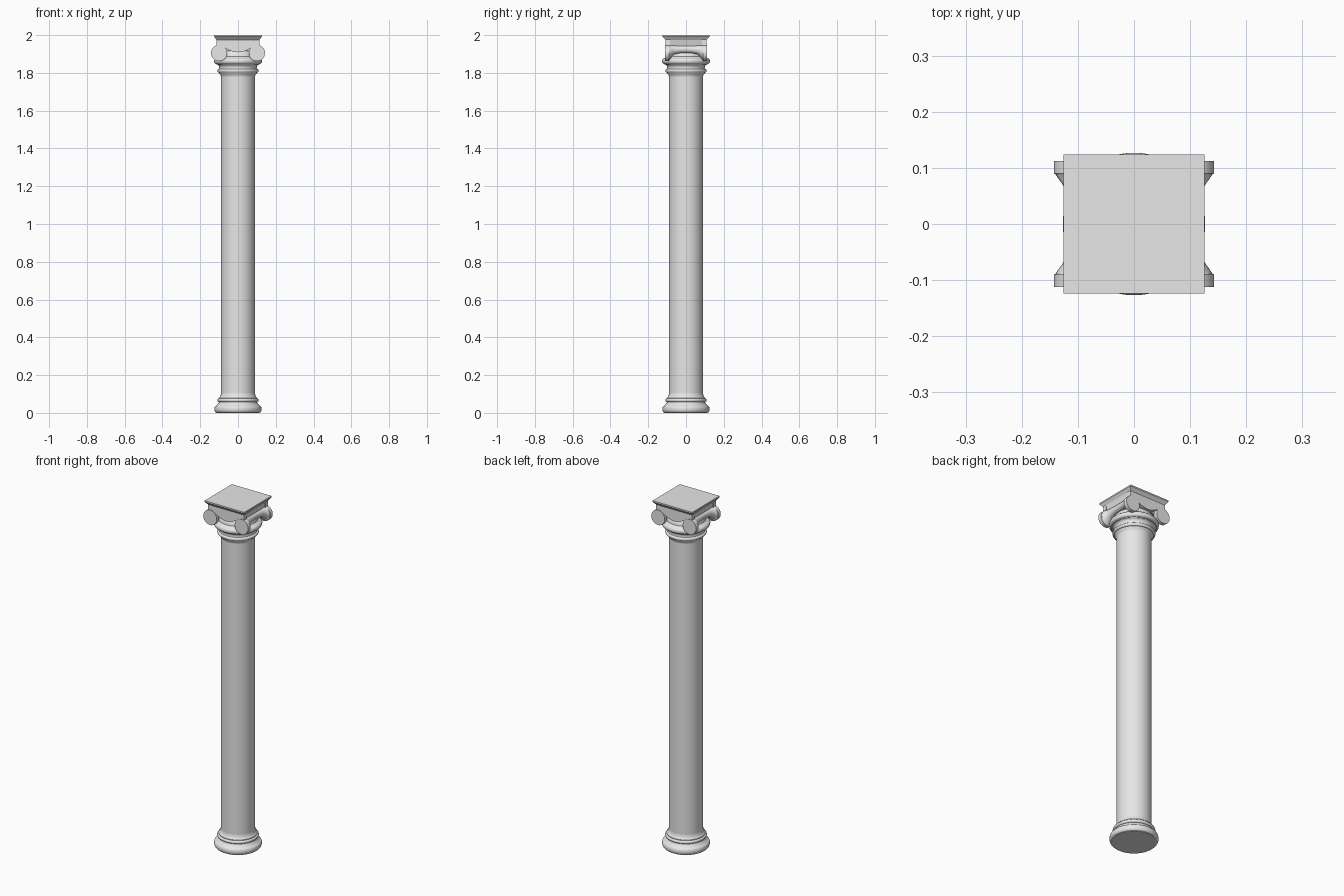
import bpy, math

cube = bpy.data.objects.get("Cube")
if cube:
    bpy.data.objects.remove(cube, do_unlink=True)

stone = bpy.data.materials.new("pale_grey_stone")
stone.use_nodes = True
stone.diffuse_color = (0.8, 0.8, 0.8, 1)
stone.node_tree.nodes["Principled BSDF"].inputs["Base Color"].default_value = (0.8, 0.8, 0.8, 1)


def loft(name, rings, smooth=True):
    """Skin a list of equal-sized closed rings and cap both ends."""
    n = len(rings[0])
    verts = [p for ring in rings for p in ring]
    faces = [(k * n + i, k * n + (i + 1) % n, (k + 1) * n + (i + 1) % n, (k + 1) * n + i)
             for k in range(len(rings) - 1) for i in range(n)]
    faces += [tuple(reversed(range(n))), tuple(range(len(verts) - n, len(verts)))]
    mesh = bpy.data.meshes.new(name)
    mesh.from_pydata(verts, [], faces)
    mesh.materials.append(stone)
    obj = bpy.data.objects.new(name, mesh)
    bpy.context.collection.objects.link(obj)
    bpy.ops.object.select_all(action="DESELECT")
    bpy.context.view_layer.objects.active = obj
    obj.select_set(True)
    # Consistent outward normals
    bpy.ops.object.mode_set(mode="EDIT")
    bpy.ops.mesh.select_all(action="SELECT")
    bpy.ops.mesh.normals_make_consistent(inside=False)
    bpy.ops.object.mode_set(mode="OBJECT")
    if smooth:
        bpy.ops.object.shade_smooth_by_angle(angle=math.radians(35))
    return obj


def lathe(name, profile, n=64):
    angles = [2 * math.pi * i / n for i in range(n)]
    return loft(name, [[(r * math.cos(a), r * math.sin(a), z) for a in angles]
                       for r, z in profile])


def bulge(r, z, depth, half, steps=8):
    """Half-round moulding profile, from bottom to top."""
    return [(r + depth * math.cos(t), z + half * math.sin(t))
            for t in [math.pi * (i / steps - 0.5) for i in range(steps + 1)]]


def square_stack(name, levels):
    return loft(name, [[(-x, -y, z), (x, -y, z), (x, y, z), (-x, y, z)]
                       for x, y, z in levels], smooth=False)


# Base: large torus, hollow, small ring, flare into the shaft
lathe("base", [(0.115, 0)] + bulge(0.115, 0.02, 0.01, 0.018)
      + [(0.112, 0.042), (0.105, 0.048), (0.101, 0.056)]
      + bulge(0.101, 0.067, 0.008, 0.009)
      + [(0.101, 0.08), (0.096, 0.085), (0.092, 0.093), (0.09, 0.105)])

lathe("shaft", [(0.09, 0.09), (0.09, 1.8)])

# Neck ring and rounded cushion under the scrolls
lathe("neck", [(0.09, 1.78), (0.092, 1.79), (0.099, 1.797)]
      + bulge(0.1, 1.811, 0.009, 0.01)
      + [(0.099, 1.824), (0.1, 1.835), (0.105, 1.842), (0.114, 1.846)])
lathe("cushion", [(0.113, 1.844)] + bulge(0.115, 1.862, 0.012, 0.015)
      + [(0.11, 1.881), (0.104, 1.886), (0.102, 1.9), (0.09, 1.915), (0.085, 1.95)])

# Square top slab with a sloped moulding
square_stack("top_slab", [(0.106, 0.09, 1.945), (0.112, 0.1, 1.965),
                          (0.114, 0.108, 1.975), (0.121, 0.117, 1.985),
                          (0.126, 0.124, 1.992), (0.126, 0.124, 2.0)])
square_stack("capital_block", [(0.1, 0.088, 1.915), (0.115, 0.09, 1.975)])

# Scroll rolls along each side: full at the ends, pinched and raised in the middle
R, N = 0.043, 32
half = [(0.112, R), (0.09, R), (0.089, R - 0.003), (0.081, R - 0.008),
        (0.072, R - 0.015), (0.06, R - 0.02), (0.03, R - 0.023)]
stations = half + [(0, R - 0.024)] + [(-y, r) for y, r in reversed(half)]
for side, word in ((-1, "right"), (1, "left")):
    rings = []
    for y, r in stations:
        cz = 1.905 + (R - r) * 0.85
        rings.append([(side * 0.1 + r * math.cos(2 * math.pi * i / N), y,
                       cz + r * math.sin(2 * math.pi * i / N)) for i in range(N)])
    loft("scroll_roll_" + word, rings)

# Front and back bands joining the scrolls, with a sagging lower edge
for side, word in ((-1, "front"), (1, "back")):
    steps = 16
    xs = [-0.115 + 0.23 * i / steps for i in range(steps + 1)]
    outline = [(x, 1.909 + 0.026 * (x / 0.07) ** 2 if abs(x) < 0.07 else 1.935) for x in xs]
    outline += [(0.115, 1.976), (-0.115, 1.976)]
    loft("scroll_band_" + word,
         [[(x, side * y, z) for x, z in outline] for y in (0.085, 0.108)], smooth=False)
